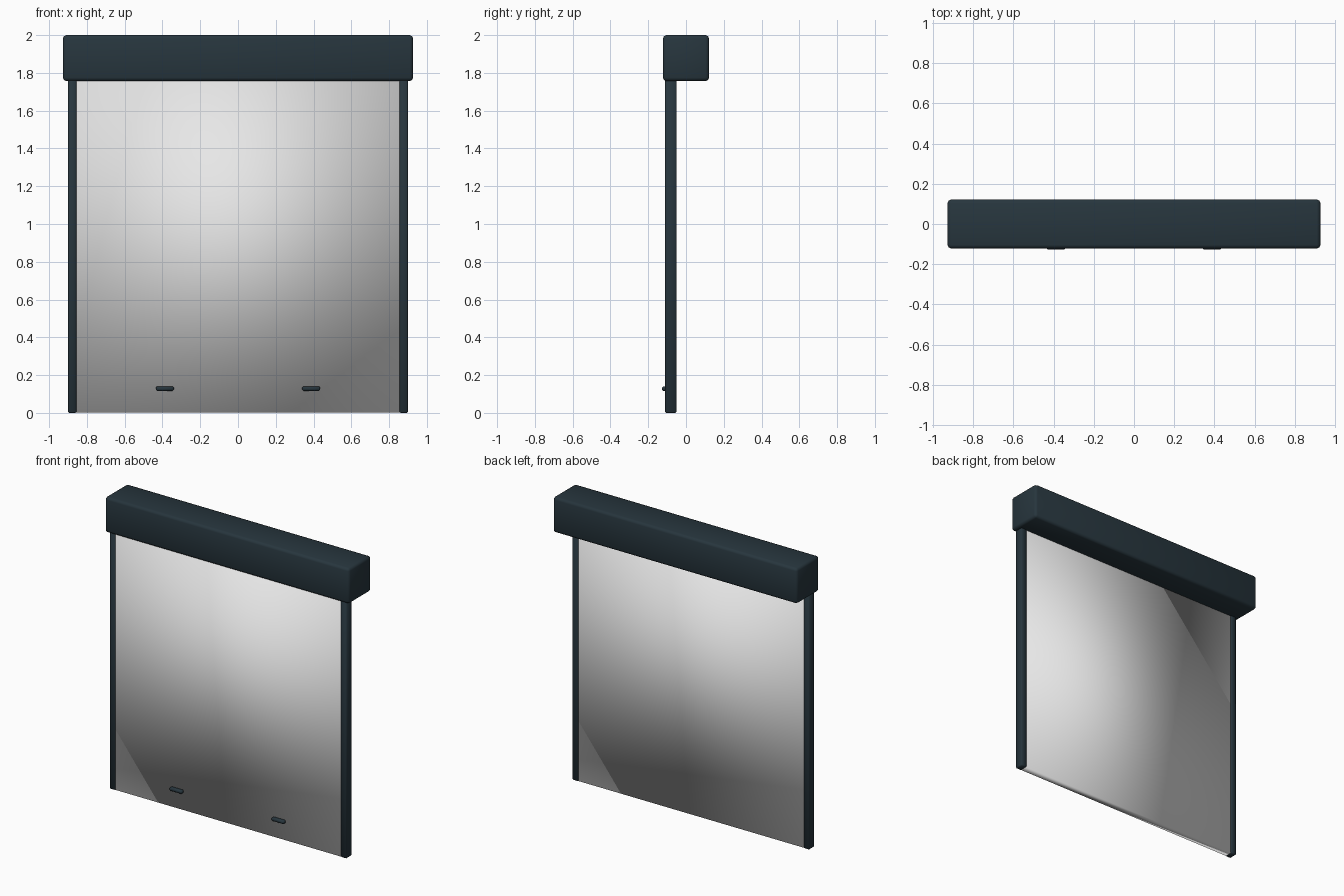
import bpy
import bmesh
from mathutils import Vector

cube = bpy.data.objects.get("Cube")
if cube:
    bpy.data.objects.remove(cube, do_unlink=True)


def material(name, rgb):
    m = bpy.data.materials.new(name)
    m.use_nodes = True
    m.diffuse_color = (*rgb, 1)
    m.node_tree.nodes["Principled BSDF"].inputs["Base Color"].default_value = (*rgb, 1)
    return m


slate = material("dark_slate", (0.02, 0.036, 0.047))
white = material("pale_grey", (0.8, 0.8, 0.8))


def box(name, low, high, mat, bevel=0.0, segments=1):
    """Smooth-shaded box between two corners, with optionally bevelled edges."""
    low, high = Vector(low), Vector(high)
    bm = bmesh.new()
    bmesh.ops.create_cube(bm, size=1)
    bmesh.ops.scale(bm, vec=high - low, verts=bm.verts)
    if bevel:
        bmesh.ops.bevel(bm, geom=bm.edges[:], offset=bevel, segments=segments,
                        profile=0.5, affect='EDGES')
    for f in bm.faces:
        f.smooth = True
    mesh = bpy.data.meshes.new(name)
    bm.to_mesh(mesh)
    bm.free()
    mesh.materials.append(mat)
    obj = bpy.data.objects.new(name, mesh)
    obj.location = (low + high) / 2
    bpy.context.collection.objects.link(obj)
    return obj


# Roller housing across the top
box("roller_housing", (-0.927, -0.122, 1.757), (0.927, 0.122, 2.0), slate, 0.018, 2)

# Shutter curtain between the guides
box("shutter_panel", (-0.865, -0.105, 0.002), (0.865, -0.055, 1.80), white)

# Side guides and lifting handles, one of each per side
for side, s in (("right", -1), ("left", 1)):
    xs = sorted((s * 0.855, s * 0.9))
    box(side + "_guide_rail", (xs[0], -0.11, 0), (xs[1], -0.05, 1.80), slate, 0.006)
    xs = sorted((s * 0.34, s * 0.435))
    box(side + "_handle", (xs[0], -0.127, 0.117), (xs[1], -0.098, 0.14), slate, 0.006)
